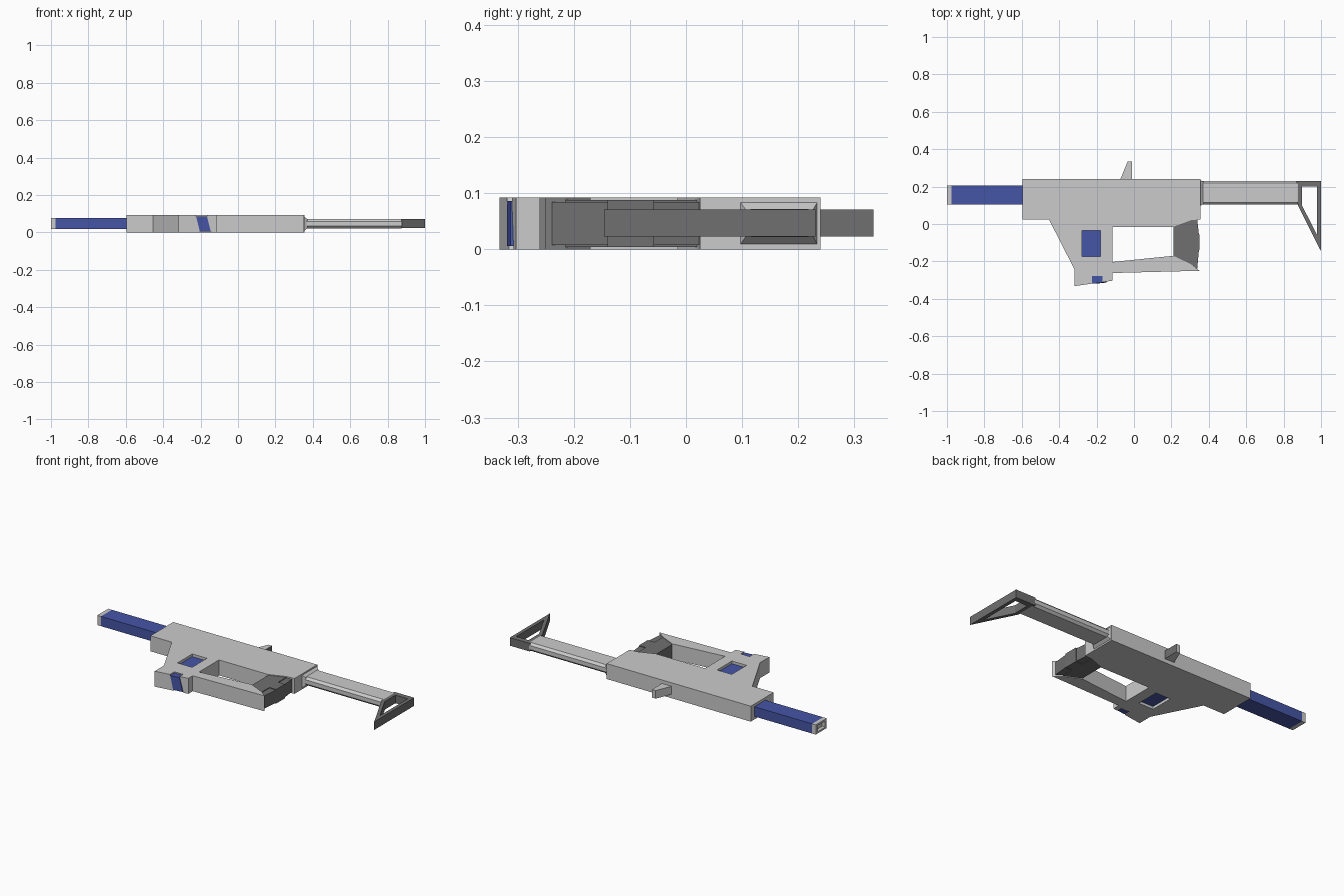
import bpy, bmesh

if "Cube" in bpy.data.objects:
    bpy.data.objects.remove(bpy.data.objects["Cube"])


def material(name, rgb):
    m = bpy.data.materials.new(name)
    m.diffuse_color = (*rgb, 1)
    m.use_nodes = True
    m.node_tree.nodes["Principled BSDF"].inputs["Base Color"].default_value = m.diffuse_color
    return m


BLUE = material("blue", (0.06, 0.09, 0.38))
DARK = material("dark_grey", (0.16, 0.16, 0.16))


def loft(name, rings, mat=None):
    """Closed solid through a list of equal-length 3D rings."""
    bm = bmesh.new()
    rows = [[bm.verts.new(p) for p in r] for r in rings]
    n = len(rows[0])
    for a, b in zip(rows, rows[1:]):
        for i in range(n):
            j = (i + 1) % n
            bm.faces.new((a[i], a[j], b[j], b[i]))
    bm.faces.new(rows[0][::-1])
    bm.faces.new(rows[-1])
    bmesh.ops.recalc_face_normals(bm, faces=bm.faces)
    me = bpy.data.meshes.new(name)
    bm.to_mesh(me)
    bm.free()
    ob = bpy.data.objects.new(name, me)
    bpy.context.collection.objects.link(ob)
    if mat:
        me.materials.append(mat)
    return ob


def prism(name, pts, z0, z1, mat=None):
    """Extrude an xy profile from z0 to z1."""
    return loft(name, [[(x, y, z) for x, y in pts] for z in (z0, z1)], mat)


def box(name, x, y, z, mat=None):
    return prism(name, [(x[0], y[0]), (x[1], y[0]), (x[1], y[1]), (x[0], y[1])], *z, mat)


def cut(ob, cutter):
    cutter.hide_render = True
    mod = ob.modifiers.new("cut", 'BOOLEAN')
    mod.operation, mod.solver, mod.object = 'DIFFERENCE', 'EXACT', cutter
    bpy.context.view_layer.objects.active = ob
    bpy.ops.object.modifier_apply(modifier=mod.name)
    bpy.data.objects.remove(cutter)


def section(x, y0, y1, z0, z1, c=0.0):
    """Rectangular yz ring at x, with optional chamfered corners."""
    if not c:
        return [(x, y0, z0), (x, y1, z0), (x, y1, z1), (x, y0, z1)]
    return [(x, y0 + c, z0), (x, y1 - c, z0), (x, y1, z0 + c), (x, y1, z1 - c),
            (x, y1 - c, z1), (x, y0 + c, z1), (x, y0, z1 - c), (x, y0, z0 + c)]


# Receiver with lower housing and guard bar
body = prism("receiver", [
    (-0.595, 0.24), (0.355, 0.24), (0.355, 0.025), (0.305, 0.02), (0.21, -0.015),
    (-0.115, -0.015), (-0.115, -0.203), (0.21, -0.17), (0.305, -0.215), (0.35, -0.25),
    (-0.115, -0.262), (-0.115, -0.303), (-0.317, -0.332), (-0.317, -0.245),
    (-0.455, 0.025), (-0.595, 0.025)], 0, 0.092)

# Side window with recessed panel
wx, wy = (-0.277, -0.18), (-0.175, -0.035)
cut(body, box("window_cutter", wx, wy, (-0.1, 0.2)))
box("window_panel", wx, wy, (0.016, 0.076), BLUE)


# Slanted strap set into the lower edge
def strap(name, z0, z1, front, mat=None):
    rings = []
    for z in (z0, z1):
        s = 0.02 * (0.086 - z) / 0.08
        rings.append([(-0.224 + s, -0.277, z), (-0.166 + s, -0.277, z),
                      (-0.166 + s, front + 0.006, z), (-0.224 + s, front, z)])
    return loft(name, rings, mat)


cut(body, strap("strap_cutter", -0.05, 0.15, -0.36))
strap("lower_strap", 0.006, 0.086, -0.319, BLUE)

# Rear grip: core and the three raised ribs
prism("grip_core", [(0.21, -0.015), (0.305, 0.022), (0.305, -0.217), (0.21, -0.17)],
      0.004, 0.088, DARK)
box("grip_middle_rib", (0.30, 0.35), (-0.14, -0.057), (0.004, 0.088), DARK)
prism("grip_upper_rib", [(0.30, 0.02), (0.338, 0.027), (0.347, -0.057), (0.30, -0.057)],
      0.008, 0.084, DARK)
prism("grip_lower_rib", [(0.30, -0.14), (0.347, -0.14), (0.338, -0.239), (0.30, -0.212)],
      0.008, 0.084, DARK)

# Barrel and hollow muzzle
box("barrel", (-0.976, -0.59), (0.103, 0.206), (0.018, 0.076), BLUE)
muzzle = box("muzzle", (-1.0, -0.976), (0.103, 0.206), (0.018, 0.076))
cut(muzzle, box("muzzle_cutter", (-1.1, -0.98), (0.117, 0.192), (0.029, 0.065)))

# Tapered collar and chamfered stock tube
loft("stock_collar", [section(0.35, 0.094, 0.236, 0.005, 0.087),
                      section(0.372, 0.107, 0.226, 0.023, 0.07)])
loft("stock_tube", [section(0.36, 0.103, 0.231, 0.022, 0.072, 0.013),
                    section(0.872, 0.103, 0.231, 0.022, 0.072, 0.013),
                    section(0.886, 0.112, 0.222, 0.025, 0.069, 0.013)])

# Open triangular shoulder frame
frame = prism("shoulder_frame", [(0.868, 0.231), (1.0, 0.231), (1.0, -0.146), (0.876, 0.1)],
              0.023, 0.071, DARK)
cut(frame, prism("frame_cutter", [(0.898, 0.2), (0.979, 0.2), (0.979, -0.06), (0.898, 0.1)],
                 -0.1, 0.2))

# Sight fin with dark rear face
sight = prism("sight_fin", [(-0.075, 0.235), (-0.034, 0.334), (-0.01, 0.334), (-0.01, 0.235)],
              0.023, 0.071)
sight.data.materials.append(material("light_grey", (0.8, 0.8, 0.8)))
sight.data.materials.append(DARK)
for p in sight.data.polygons:
    p.material_index = 1 if p.normal.x > 0.9 else 0
